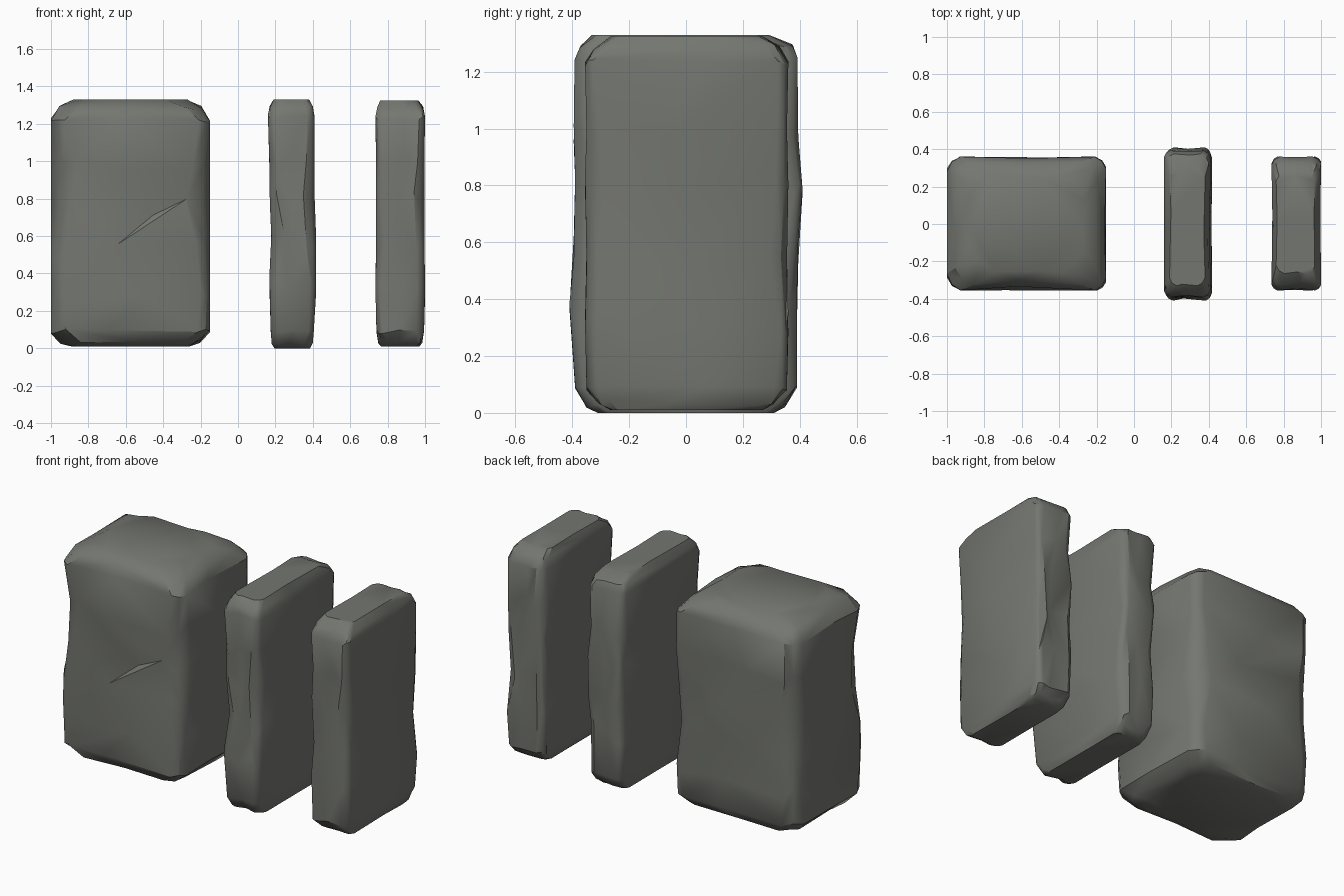
import bpy, bmesh, random
from mathutils import Vector

if "Cube" in bpy.data.objects:
    bpy.data.objects.remove(bpy.data.objects["Cube"])

stone = bpy.data.materials.new("grey stone")
stone.diffuse_color = (0.175, 0.182, 0.162, 1)
stone.use_nodes = True
stone.node_tree.nodes["Principled BSDF"].inputs["Base Color"].default_value = stone.diffuse_color


def worn_block(name, x0, x1, y0, y1, levels, cuts, wobble, seed):
    """Loft chamfered rectangles. levels: (z, inset x, inset y, shift x, shift y);
    cuts: chamfer per level for front-left, front-right, back-right, back-left."""
    rnd = random.Random(seed)
    bm = bmesh.new()
    rings = []
    last = len(levels) - 1
    for i, ((z, ix, iy, sx, sy), cut) in enumerate(zip(levels, cuts)):
        ax, bx, ay, by = x0 + ix + sx, x1 - ix + sx, y0 + iy + sy, y1 - iy + sy
        corners = [Vector(p) for p in ((ax, ay), (bx, ay), (bx, by), (ax, by))]
        pts = []
        for k, c in enumerate(corners):
            to_prev = (corners[k - 1] - c).normalized()
            to_next = (corners[(k + 1) % 4] - c).normalized()
            a = cut[k] * rnd.uniform(0.85, 1.15)
            b = cut[k] * rnd.uniform(0.85, 1.15)
            pts.append(c + to_prev * a)
            pts.append(c + (to_prev * a + to_next * b) * 0.36)
            pts.append(c + to_next * b)
            # dented point along the middle of the side
            mid = c.lerp(corners[(k + 1) % 4], rnd.uniform(0.35, 0.65))
            inward = Vector((-to_next.y, to_next.x))
            pts.append(mid + inward * rnd.uniform(0, wobble[k % 2]))
        # side levels wander in height, end levels stay flat
        dz = 0.0 if i in (0, last) else (0.012 if z < 0.12 or z > 1.15 else 0.05)
        rings.append([bm.verts.new((p.x, p.y, z + rnd.uniform(-dz, dz))) for p in pts])
    for lo, hi in zip(rings, rings[1:]):
        n = len(lo)
        for j in range(n):
            quad = [lo[j], lo[(j + 1) % n], hi[(j + 1) % n], hi[j]]
            s = rnd.randint(0, 1)
            q = quad[s:] + quad[:s]
            bm.faces.new((q[0], q[1], q[2]))
            bm.faces.new((q[0], q[2], q[3]))
    bm.faces.new(rings[0][::-1])
    bm.faces.new(rings[-1])
    bmesh.ops.triangulate(bm, faces=[f for f in bm.faces if len(f.verts) > 4])
    bmesh.ops.recalc_face_normals(bm, faces=bm.faces)
    me = bpy.data.meshes.new(name)
    bm.to_mesh(me)
    bm.free()
    me.materials.append(stone)
    ob = bpy.data.objects.new(name, me)
    bpy.context.collection.objects.link(ob)
    bpy.ops.object.select_all(action='DESELECT')
    bpy.context.view_layer.objects.active = ob
    ob.select_set(True)
    bpy.ops.object.shade_smooth_by_angle(angle=0.6)


# Thick block with deeply worn upright corners
worn_block(
    "thick_block", -1.0, -0.15, -0.355, 0.36,
    [(0.01, .11, .09, 0, 0), (0.035, .05, .035, 0, 0), (0.09, 0, 0, 0, 0),
     (0.28, 0, 0, 0, 0), (0.52, 0, 0, 0, 0), (0.76, 0, 0, 0, 0),
     (0.98, 0, 0, 0, 0), (1.22, 0, 0, 0, 0), (1.285, .045, .03, 0, 0),
     (1.33, .12, .10, 0, 0)],
    [(.10, .09, .10, .09), (.10, .08, .09, .09), (.09, .06, .08, .08),
     (.08, .05, .07, .07), (.08, .08, .11, .09), (.13, .12, .08, .10),
     (.15, .09, .06, .08), (.08, .06, .07, .07), (.09, .08, .09, .08),
     (.13, .12, .12, .11)],
    (.025, .008), 4)

# Wide thin slab
worn_block(
    "wide_slab", 0.165, 0.415, -0.40, 0.40,
    [(0.0, .03, .09, 0, 0), (0.03, .015, .05, 0, 0), (0.09, .01, .01, 0, 0),
     (0.35, 0, 0, .003, -.01), (0.58, .005, .005, .008, 0), (0.8, .005, 0, 0, .01),
     (1.0, .005, .005, -.002, 0), (1.24, 0, .008, -.005, 0), (1.29, .01, .025, -.005, 0),
     (1.33, .03, .09, -.005, -.02)],
    [(.03, .04, .03, .03), (.04, .04, .04, .04), (.04, .03, .04, .04),
     (.04, .04, .06, .03), (.06, .05, .04, .05), (.04, .06, .03, .04),
     (.05, .04, .05, .06), (.03, .04, .04, .03), (.04, .04, .05, .04),
     (.04, .04, .04, .04)],
    (.015, .008), 9)

# Narrow thin slab
worn_block(
    "narrow_slab", 0.735, 1.0, -0.355, 0.36,
    [(0.01, .03, .09, 0, 0), (0.035, .015, .045, 0, 0), (0.09, .005, .005, 0, 0),
     (0.32, 0, 0, 0, 0), (0.55, .003, .005, 0, 0), (0.8, .003, 0, 0, 0),
     (1.0, .003, .005, 0, 0), (1.23, 0, 0, 0, 0), (1.285, .01, .03, 0, 0),
     (1.325, .03, .09, -.005, 0)],
    [(.03, .03, .03, .04), (.04, .04, .04, .04), (.03, .04, .04, .04),
     (.03, .04, .03, .04), (.05, .04, .06, .05), (.03, .06, .04, .03),
     (.04, .04, .03, .06), (.03, .03, .04, .04), (.04, .04, .05, .04),
     (.04, .04, .04, .04)],
    (.015, .008), 15)
